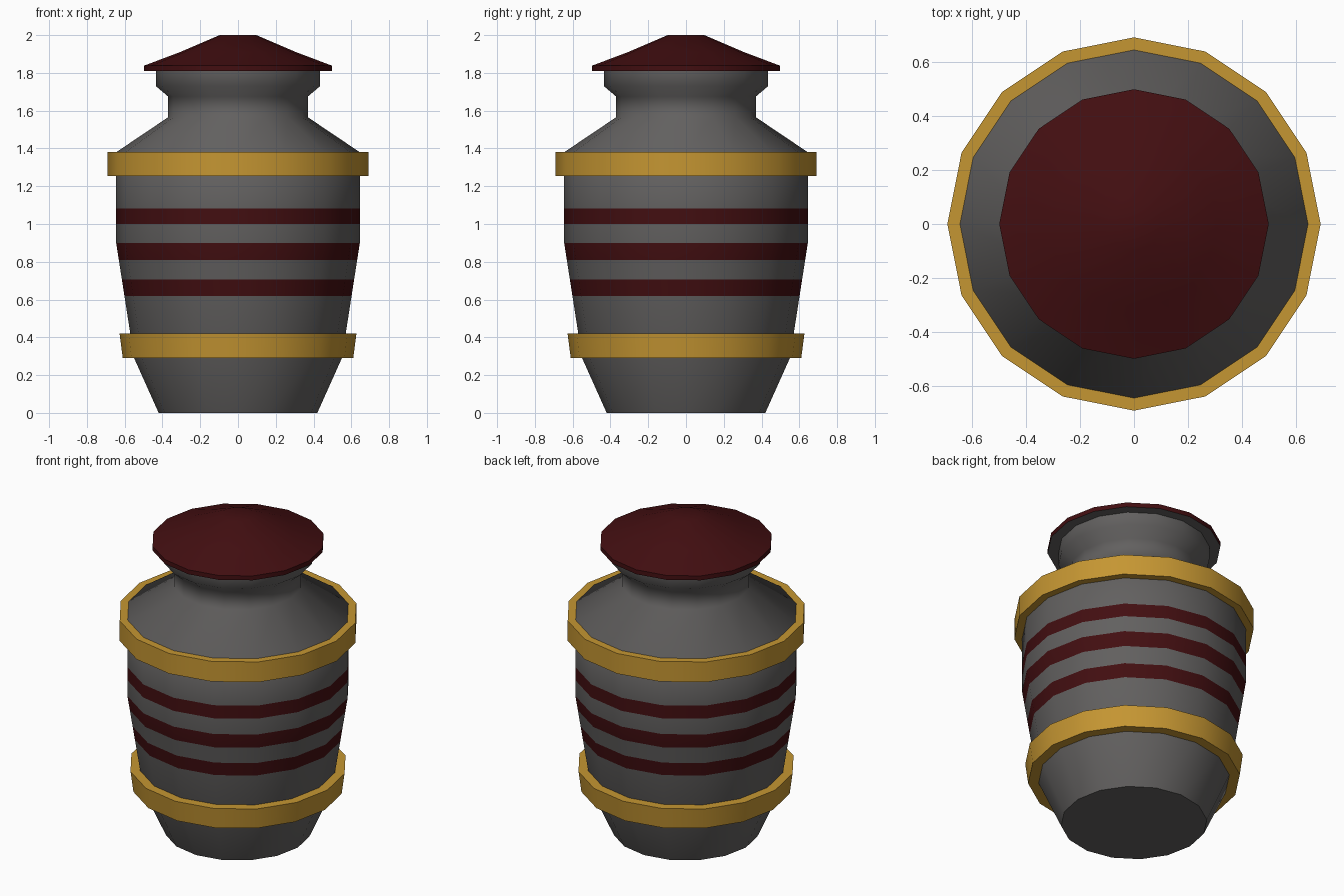
import bpy, bmesh, math

if "Cube" in bpy.data.objects:
    bpy.data.objects.remove(bpy.data.objects["Cube"])

SIDES = 16


def material(name, rgb):
    m = bpy.data.materials.new(name)
    m.diffuse_color = (*rgb, 1.0)
    m.use_nodes = True
    m.node_tree.nodes["Principled BSDF"].inputs["Base Color"].default_value = m.diffuse_color
    return m


GREY = material("stone grey", (0.122, 0.117, 0.115))
RED = material("dark red", (0.055, 0.0045, 0.0055))
GOLD = material("gold", (0.56, 0.305, 0.032))


def lathe(name, profile, mats, smooth_deg, closed=False, rule=None):
    """Revolve (radius, height) points; cap the ends or close the loop."""
    bm = bmesh.new()
    rings = []
    for r, z in profile:
        rings.append([bm.verts.new((r * math.cos(2 * math.pi * i / SIDES),
                                    r * math.sin(2 * math.pi * i / SIDES), z))
                      for i in range(SIDES)])
    pairs = list(zip(rings, rings[1:]))
    if closed:
        pairs.append((rings[-1], rings[0]))
    for a, b in pairs:
        for i in range(SIDES):
            j = (i + 1) % SIDES
            bm.faces.new((a[i], a[j], b[j], b[i]))
    if not closed:
        bm.faces.new(rings[0][::-1])
        bm.faces.new(rings[-1])
    bmesh.ops.recalc_face_normals(bm, faces=bm.faces)
    if rule:
        for f in bm.faces:
            f.normal_update()
            f.material_index = rule(f)
    me = bpy.data.meshes.new(name)
    bm.to_mesh(me)
    bm.free()
    for m in mats:
        me.materials.append(m)
    ob = bpy.data.objects.new(name, me)
    bpy.context.collection.objects.link(ob)
    bpy.ops.object.select_all(action='DESELECT')
    ob.select_set(True)
    bpy.context.view_layer.objects.active = ob
    bpy.ops.object.shade_smooth_by_angle(angle=math.radians(smooth_deg))
    return ob


def wall(z):
    """Radius of the tapering body wall at height z."""
    return min(0.645, 0.55 + (z - 0.29) * (0.095 / 0.61))


# jar body, with edge loops cut at the painted stripes
STRIPES = [(0.62, 0.705), (0.81, 0.90), (1.0, 1.083)]
profile = [(0.42, 0.0), (0.55, 0.29)]
profile += [(wall(z), z) for s in STRIPES for z in s]
profile += [(0.645, 1.38), (0.37, 1.565), (0.37, 1.675), (0.435, 1.73), (0.435, 1.81)]


def striped(f):
    z = f.calc_center_median().z
    return int(any(lo < z < hi for lo, hi in STRIPES))


lathe("jar_body", profile, [GREY, RED], 60, rule=striped)

# lid, with a grey underside
lathe("lid", [(0.498, 1.81), (0.498, 1.838), (0.307, 1.91), (0.097, 2.0)],
      [RED, GREY], 50, rule=lambda f: int(f.normal.z < -0.5))

# raised gold bands
lathe("lower_band", [(0.545, 0.29), (0.61, 0.29), (0.627, 0.42), (0.56, 0.42)],
      [GOLD], 50, closed=True)
lathe("upper_band", [(0.635, 1.253), (0.69, 1.253), (0.69, 1.381), (0.635, 1.381)],
      [GOLD], 50, closed=True)
